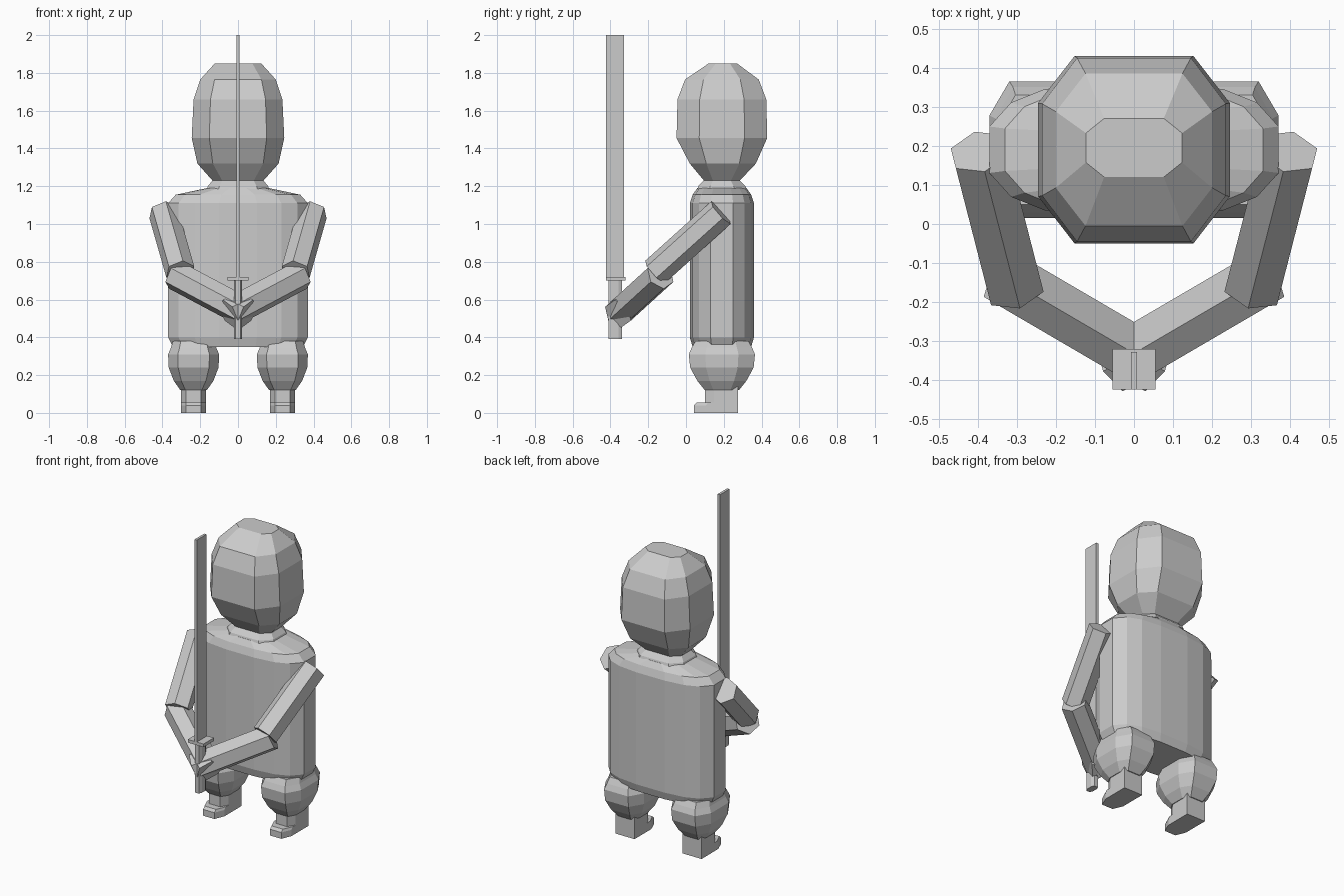
import bpy, bmesh
from mathutils import Vector, Matrix

if "Cube" in bpy.data.objects:
    bpy.data.objects.remove(bpy.data.objects["Cube"])

CY = 0.19  # body centre line in y
OCT = [(1, 0.5), (0.62, 1)]
FLAT = [(1, 0.35), (0.85, 0.71), (0.62, 0.91), (0.27, 1)]


def finish(name, bm, mirror=False):
    bmesh.ops.recalc_face_normals(bm, faces=bm.faces)
    me = bpy.data.meshes.new(name)
    bm.to_mesh(me)
    bm.free()
    ob = bpy.data.objects.new(name, me)
    bpy.context.collection.objects.link(ob)
    if mirror:
        m = ob.modifiers.new("mirror", 'MIRROR')
        m.use_mirror_merge = False
    return ob


def ring_section(quarter):
    """Full closed outline from one quarter."""
    q = quarter
    return (q + [(-x, y) for x, y in reversed(q)]
            + [(-x, -y) for x, y in q] + [(x, -y) for x, y in reversed(q)])


def loft(name, rings, outline, cx=0.0, mirror=False):
    """Rings are (z, half width x, half depth y, centre y)."""
    bm = bmesh.new()
    loops = [[bm.verts.new((cx + hx * x, cy + hy * y, z)) for x, y in outline]
             for z, hx, hy, cy in rings]
    n = len(outline)
    for a, b in zip(loops, loops[1:]):
        for i in range(n):
            j = (i + 1) % n
            bm.faces.new((a[i], a[j], b[j], b[i]))
    bm.faces.new(loops[0][::-1])
    bm.faces.new(loops[-1])
    return finish(name, bm, mirror)


def limb(name, a, b, r, sides=6):
    a, b = Vector(a), Vector(b)
    d = b - a
    mat = Matrix.Translation((a + b) / 2) @ d.to_track_quat('Z', 'Y').to_matrix().to_4x4()
    bm = bmesh.new()
    bmesh.ops.create_cone(bm, cap_ends=True, segments=sides, radius1=r, radius2=r,
                          depth=d.length, matrix=mat)
    return finish(name, bm, True)


def box(name, lo, hi):
    lo, hi = Vector(lo), Vector(hi)
    bm = bmesh.new()
    bmesh.ops.create_cube(bm, size=1, matrix=Matrix.Translation((lo + hi) / 2)
                          @ Matrix.Diagonal((*(hi - lo), 1)))
    return finish(name, bm)


# Head with neck flaring into the shoulders
loft("head", [(1.185, 0.165, 0.13, CY), (1.20, 0.16, 0.125, CY), (1.23, 0.135, 0.095, CY),
              (1.32, 0.215, 0.175, 0.195), (1.455, 0.245, 0.24, CY),
              (1.66, 0.235, 0.235, CY), (1.765, 0.2, 0.195, CY),
              (1.85, 0.123, 0.075, 0.195)], ring_section(OCT))

# Torso with belt step at the bottom
loft("torso", [(0.35, 0.345, 0.155, CY), (0.40, 0.37, 0.17, CY), (1.11, 0.37, 0.17, CY),
               (1.155, 0.33, 0.155, CY), (1.19, 0.165, 0.13, CY)], ring_section(FLAT))

# Baggy upper legs
loft("upper_leg", [(0.12, 0.07, 0.09, CY), (0.17, 0.105, 0.13, CY), (0.24, 0.132, 0.168, CY),
                   (0.31, 0.135, 0.175, CY), (0.345, 0.12, 0.16, CY), (0.38, 0.11, 0.14, CY)],
     ring_section(OCT), cx=0.235, mirror=True)

# Ankles and feet, chamfered at the front
ANKLE = [(1, 1), (-1, 1), (-1, -0.45), (-0.6, -1), (0.6, -1), (1, -0.45)]
loft("ankle", [(0.04, 0.066, 0.087, 0.187), (0.14, 0.066, 0.087, 0.187)],
     ANKLE, cx=0.235, mirror=True)
loft("foot", [(0, 0.066, 0.116, 0.158), (0.04, 0.066, 0.116, 0.158), (0.055, 0.066, 0.108, 0.166)],
     ANKLE, cx=0.235, mirror=True)

# Arms meeting at the sword grip
limb("upper_arm", (0.395, 0.185, 1.06), (0.305, -0.165, 0.745), 0.08)
limb("forearm", (0.335, -0.135, 0.73), (-0.05, -0.36, 0.525), 0.08)

# Sword
SY = -0.375
loft("sword_grip", [(0.39, 0.021, 0.036, SY), (0.70, 0.021, 0.036, SY)], ring_section(OCT))
box("sword_guard", (-0.055, -0.424, 0.70), (0.055, -0.32, 0.72))
box("sword_blade", (-0.008, -0.424, 0.72), (0.008, -0.328, 2.0))
